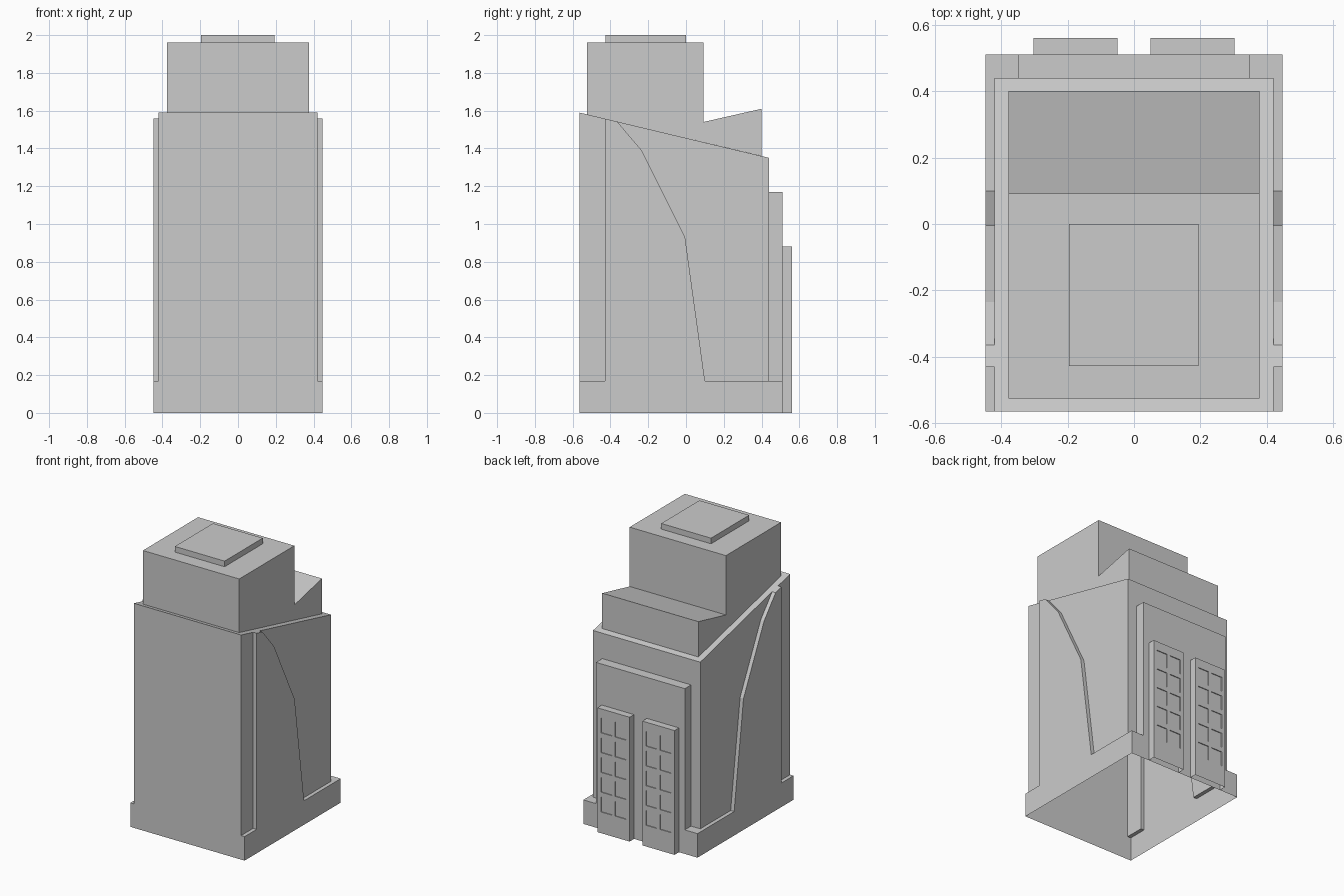
import bpy, bmesh

if "Cube" in bpy.data.objects:
    bpy.data.objects.remove(bpy.data.objects["Cube"])


def prism(name, x0, x1, profile):
    """Closed prism: a (y, z) profile extruded along x."""
    bm = bmesh.new()
    face = bm.faces.new([bm.verts.new((x0, y, z)) for y, z in profile])
    ext = bmesh.ops.extrude_face_region(bm, geom=[face])
    new = [v for v in ext["geom"] if isinstance(v, bmesh.types.BMVert)]
    bmesh.ops.translate(bm, verts=new, vec=(x1 - x0, 0, 0))
    bmesh.ops.recalc_face_normals(bm, faces=bm.faces)
    mesh = bpy.data.meshes.new(name)
    bm.to_mesh(mesh)
    bm.free()
    ob = bpy.data.objects.new(name, mesh)
    bpy.context.collection.objects.link(ob)
    return ob


def box(name, x0, x1, y0, y1, z0, z1):
    return prism(name, x0, x1, [(y0, z0), (y1, z0), (y1, z1), (y0, z1)])


def cut(ob, cutter):
    """Subtract the cutter, apply, and remove it."""
    mod = ob.modifiers.new("cut", "BOOLEAN")
    mod.operation = "DIFFERENCE"
    mod.solver = "EXACT"
    mod.object = cutter
    bpy.context.view_layer.objects.active = ob
    bpy.ops.object.modifier_apply(modifier=mod.name)
    bpy.data.objects.remove(cutter)


def open_faces(ob, test):
    """Delete the faces whose centre passes the test."""
    bm = bmesh.new()
    bm.from_mesh(ob.data)
    gone = [f for f in bm.faces if test(f.calc_center_median(), f.normal)]
    bmesh.ops.delete(bm, geom=gone, context="FACES")
    bm.to_mesh(ob.data)
    bm.free()


FRONT, BACK = -0.565, 0.51

# Main tower with sloped roof and rear step
tower = prism("tower_body", -0.447, 0.447, [
    (FRONT, 0), (BACK, 0), (BACK, 1.17), (0.44, 1.17), (0.44, 1.35), (FRONT, 1.59)])

# Recesses on both sides: front corner slot, curved rear area, rear corner
curve = [(0.10, 0.17), (-0.005, 0.93), (-0.235, 1.39), (-0.365, 1.543),
         (-0.365, 1.8), (0.7, 1.8), (0.7, 0.17)]
for s in (-1, 1):
    near, far = sorted((s * 0.42, s * 0.6))
    cut(tower, box("slot_cutter", near, far, -0.8, -0.43, 0.17, 1.8))
    cut(tower, prism("curve_cutter", near, far, curve))
    near, far = sorted((s * 0.348, s * 0.6))
    cut(tower, box("corner_cutter", near, far, 0.44, 0.8, 0.17, 1.3))
open_faces(tower, lambda c, n: c.z < 0.001)

# Upper block with a rear wedge, sitting on the sloped roof
upper = prism("upper_block", -0.377, 0.377, [
    (-0.525, 1.58), (-0.525, 1.96), (0.092, 1.96), (0.092, 1.54),
    (0.40, 1.61), (0.40, 1.36)])
open_faces(upper, lambda c, n: n.z < -0.5)

# Roof cap
cap = box("roof_cap", -0.196, 0.194, -0.427, 0, 1.96, 2.0)
open_faces(cap, lambda c, n: n.z < -0.5)

# Rear window bays with shallow window recesses
for side, s in (("left", -1), ("right", 1)):
    mid = s * 0.176
    bay = box("window_bay_" + side, mid - 0.126, mid + 0.126, BACK, 0.56, 0, 0.88)
    for row in range(5):
        for col in (-1, 1):
            x, z = mid + col * 0.056, 0.15 + row * 0.14
            cut(bay, box("window_cutter", x - 0.043, x + 0.043, 0.554, 0.6, z, z + 0.105))
    open_faces(bay, lambda c, n: c.z < 0.001 or c.y < BACK + 0.001)
